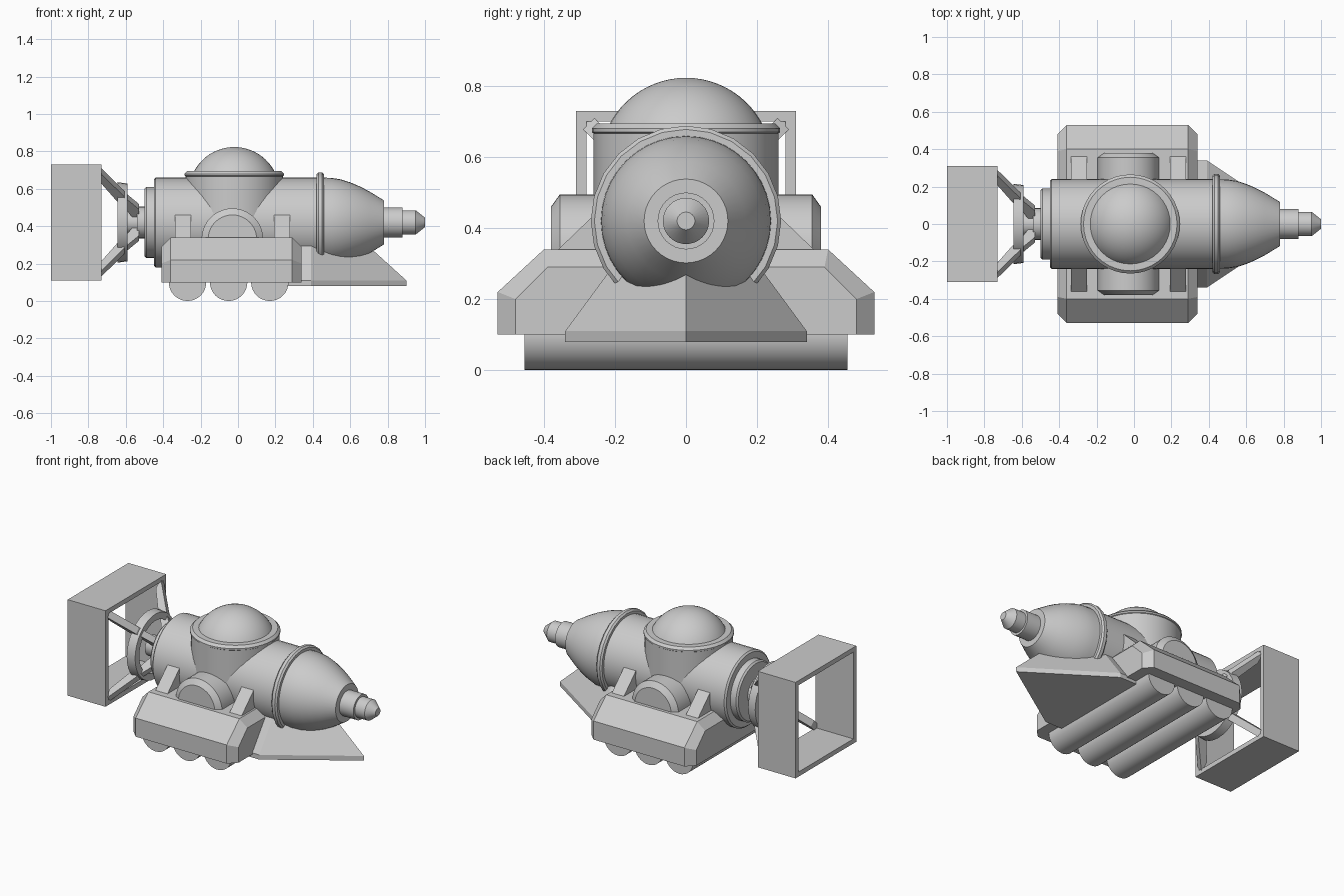
import bpy, math
from mathutils import Vector

if "Cube" in bpy.data.objects:
    bpy.data.objects.remove(bpy.data.objects["Cube"])

AXIS_Z = 0.42  # height of the hull centre line


def mesh_object(name, verts, faces, smooth=True):
    me = bpy.data.meshes.new(name)
    me.from_pydata([tuple(v) for v in verts], [], faces)
    ob = bpy.data.objects.new(name, me)
    bpy.context.collection.objects.link(ob)
    bpy.ops.object.select_all(action='DESELECT')
    ob.select_set(True)
    bpy.context.view_layer.objects.active = ob
    bpy.ops.object.mode_set(mode='EDIT')
    bpy.ops.mesh.select_all(action='SELECT')
    bpy.ops.mesh.normals_make_consistent(inside=False)
    bpy.ops.object.mode_set(mode='OBJECT')
    if smooth:
        bpy.ops.object.shade_smooth_by_angle(angle=math.radians(28))
    return ob


def loft(name, rings, smooth=False, closed=False):
    """Skin equal-length loops; cap the ends, or join last to first."""
    n, m = len(rings[0]), len(rings)
    verts = [v for ring in rings for v in ring]
    faces = []
    for k in range(m if closed else m - 1):
        a, b = k * n, (k + 1) % m * n
        faces += [(a + i, a + (i + 1) % n, b + (i + 1) % n, b + i) for i in range(n)]
    if not closed:
        faces += [tuple(range(n)), tuple(range((m - 1) * n, m * n))]
    return mesh_object(name, verts, faces, smooth)


def lathe(name, profile, axis, origin, n=40, closed=False):
    """Spin (distance along axis, radius) points around an axis."""
    q = Vector((0, 0, 1)).rotation_difference(Vector(axis))
    rings = []
    for d, r in profile:
        rings.append([q @ Vector((r * math.cos(2 * math.pi * i / n),
                                  r * math.sin(2 * math.pi * i / n), d)) + Vector(origin)
                      for i in range(n)])
    return loft(name, rings, True, closed)


X, Y, Z = (1, 0, 0), (0, 1, 0), (0, 0, 1)
HULL = (0, 0, AXIS_Z)

# Hull with stepped stern
lathe("hull", [(-0.50, 0.18), (-0.49, 0.19), (-0.45, 0.19), (-0.45, 0.23), (-0.44, 0.24),
               (0.44, 0.24)], X, HULL)
# Nose and stepped tip
lathe("nose", [(0.44, 0.24), (0.50, 0.238), (0.55, 0.23), (0.60, 0.214), (0.65, 0.193),
               (0.70, 0.167), (0.78, 0.118)], X, HULL)
lathe("nose_tip", [(0.76, 0.08), (0.88, 0.08), (0.88, 0.065), (0.95, 0.065), (1.0, 0.025)],
      X, HULL, 32)
lathe("nose_collar", [(0.42, 0.23), (0.42, 0.258), (0.43, 0.268), (0.45, 0.268),
                      (0.46, 0.258), (0.46, 0.23)], X, HULL, 24)

# Turret, rim and glass dome
TURRET = (-0.02, 0, 0)
lathe("turret", [(0.30, 0.26), (0.68, 0.26)], Z, TURRET)
lathe("turret_rim", [(0.66, 0.25), (0.67, 0.265), (0.68, 0.265), (0.695, 0.25), (0.695, 0.2)],
      Z, TURRET)
dome_r = 0.243
lathe("dome", [(0.58 + dome_r * math.sin(a), max(dome_r * math.cos(a), 0.001))
               for a in [math.radians(25 + 65 * i / 12) for i in range(13)]], Z, TURRET)

# Side hatches and sloping brackets
for side, label in ((-1, "front"), (1, "back")):
    lathe("side_hatch_" + label, [(0.1, 0.165), (0.355, 0.165), (0.38, 0.13)],
          (0, side, 0), (-0.03, 0, 0.33))
    for x in (-0.295, 0.235):
        tri = [(0.37, 0.33), (0.23, 0.465), (0.15, 0.465), (0.15, 0.33)]
        loft("bracket_" + label, [[(x + dx, side * y, z) for y, z in tri]
                                  for dx in (-0.043, 0.043)])

# Track housing: one cross-section swept along x with chamfered ends
outer = [(0.53, 0.10), (0.53, 0.22), (0.40, 0.34)]
inner = [(0.48, 0.10), (0.48, 0.20), (0.39, 0.29)]
loft("track_housing", [[(x, y, z) for y, z in half + [(-y, z) for y, z in half[::-1]]]
                       for x, half in ((-0.41, inner), (-0.36, outer),
                                       (0.29, outer), (0.34, inner))])

# Ground rollers
for x in (-0.27, -0.05, 0.17):
    lathe("roller", [(-0.455, 0.1), (0.455, 0.1)], Y, (x, 0, 0.1), 32)

# Wedge plough under the nose
def plough_ring(z, shoulder, tip):
    pts = [(0.25, -shoulder), (0.39, -shoulder), (tip, 0), (0.39, shoulder), (0.25, shoulder)]
    return [(x, y, z) for x, y in pts]

loft("plough", [plough_ring(0.08, 0.34, 0.90), plough_ring(0.11, 0.34, 0.90),
                plough_ring(0.30, 0.20, 0.69)])

# Square tail frame, open fore and aft
def square(x, s):
    return [(x, y * s, AXIS_Z + z * s) for y, z in ((-1, -1), (1, -1), (1, 1), (-1, 1))]

loft("tail_frame", [square(-1, 0.31), square(-0.73, 0.31), square(-0.73, 0.28),
                    square(-1, 0.28)], closed=True)

# Tail shaft and ring
lathe("tail_shaft", [(-0.62, 0.065), (-0.54, 0.065), (-0.54, 0.085), (-0.49, 0.085)], X, HULL, 24)
lathe("tail_ring", [(-0.645, 0.215), (-0.59, 0.208), (-0.59, 0.165), (-0.645, 0.172)],
      X, HULL, 32, closed=True)

# Diagonal struts to the frame corners and spokes to the shaft
def radial_plate(name, angle, profile, half):
    c, s = math.cos(angle), math.sin(angle)
    loft(name, [[(x, r * c - t * s, AXIS_Z + r * s + t * c) for x, r in profile]
                for t in (-half, half)])

for k in range(4):
    a = math.pi / 4 + k * math.pi / 2
    radial_plate("tail_strut", a, [(-0.74, 0.40), (-0.74, 0.33), (-0.64, 0.17), (-0.60, 0.19),
                                   (-0.61, 0.22)], 0.022)
    radial_plate("tail_spoke", a, [(-0.64, 0.19), (-0.59, 0.19), (-0.53, 0.12), (-0.53, 0.05),
                                   (-0.56, 0.05)], 0.02)
